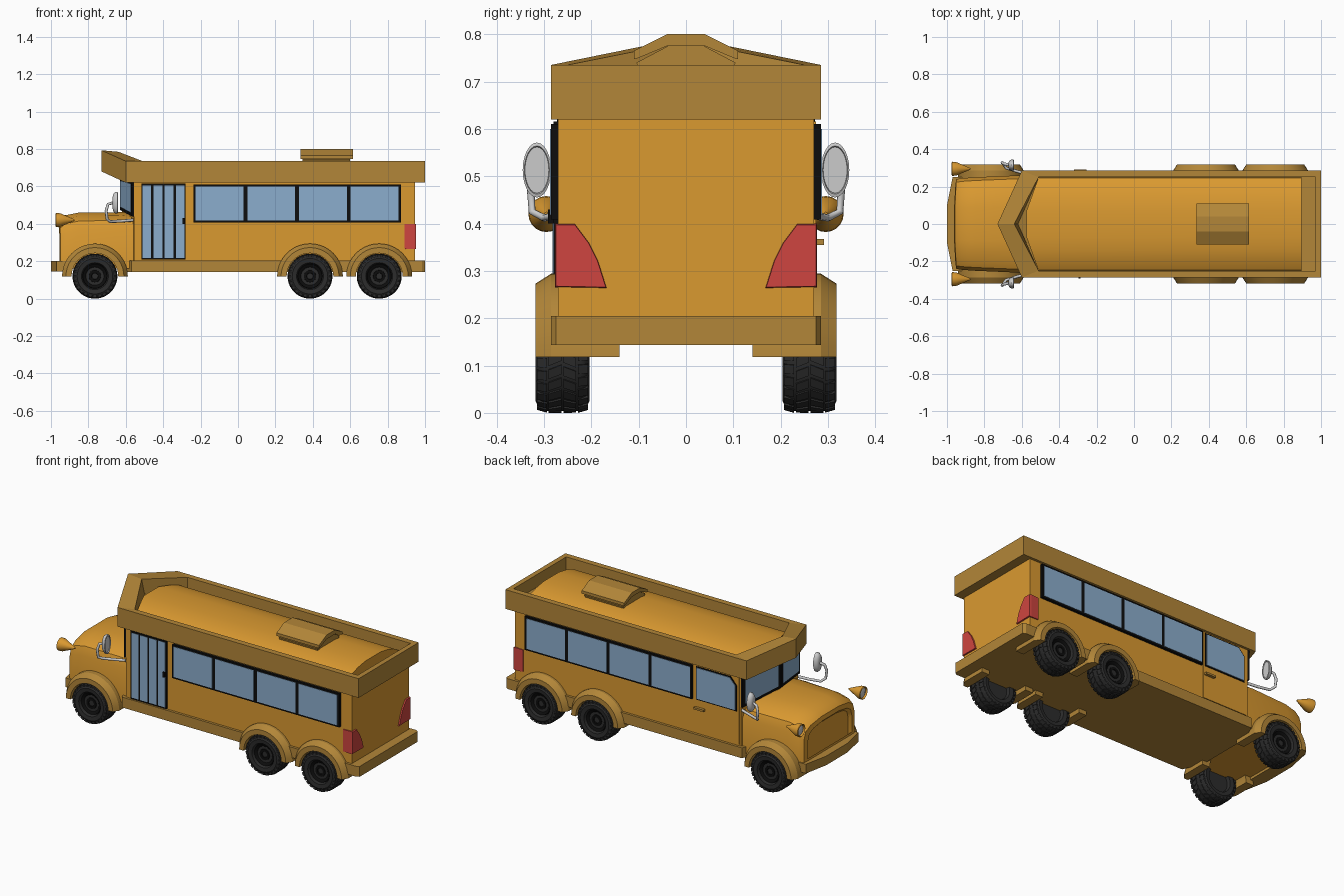
import bpy, bmesh
from math import sin, cos, pi, radians
from mathutils import Vector

if "Cube" in bpy.data.objects:
    bpy.data.objects.remove(bpy.data.objects["Cube"])


def mat(name, r, g, b):
    m = bpy.data.materials.new(name)
    m.diffuse_color = (r, g, b, 1)
    m.use_nodes = True
    m.node_tree.nodes["Principled BSDF"].inputs["Base Color"].default_value = m.diffuse_color
    return m


ORANGE = mat("orange", 0.70, 0.32, 0.03)
TRIM = mat("trim", 0.45, 0.24, 0.04)
GLASS = mat("glass", 0.26, 0.42, 0.61)
BLACK = mat("black", 0.004, 0.004, 0.004)
RUBBER = mat("rubber", 0.025, 0.025, 0.025)
RED = mat("red", 0.62, 0.06, 0.05)


def finish(name, bm, m, smooth=None):
    bmesh.ops.recalc_face_normals(bm, faces=bm.faces)
    me = bpy.data.meshes.new(name)
    bm.to_mesh(me)
    bm.free()
    ob = bpy.data.objects.new(name, me)
    bpy.context.collection.objects.link(ob)
    if m:
        me.materials.append(m)
    if smooth:
        bpy.ops.object.select_all(action='DESELECT')
        bpy.context.view_layer.objects.active = ob
        ob.select_set(True)
        bpy.ops.object.shade_smooth_by_angle(angle=radians(smooth))
    return ob


def loft(name, rings, m, smooth=None, caps=True):
    """Skin a row of closed rings that have equal point counts."""
    bm = bmesh.new()
    vs = [[bm.verts.new(p) for p in r] for r in rings]
    n = len(vs[0])
    for a, b in zip(vs, vs[1:]):
        for i in range(n):
            bm.faces.new((a[i], a[(i + 1) % n], b[(i + 1) % n], b[i]))
    if caps:
        bm.faces.new(vs[0])
        bm.faces.new(vs[-1])
    return finish(name, bm, m, smooth)


def slab(name, pts, vec, m):
    return loft(name, [pts, [Vector(p) + Vector(vec) for p in pts]], m)


def plan(name, half, z0, z1, m):
    """Symmetric plan outline (y > 0 half listed front to back) raised from z0 to z1."""
    pts = [(x, y, z0) for x, y in half] + [(x, -y, z0) for x, y in reversed(half) if y]
    return slab(name, pts, (0, 0, z1 - z0), m)


def side_panel(name, s, x0, x1, z0, z1, y0, y1, m):
    return slab(name, [(x0, s * y0, z0), (x1, s * y0, z0), (x1, s * y0, z1), (x0, s * y0, z1)],
                (0, s * (y1 - y0), 0), m)


def circle(c, r, axis, n=32, rz=None):
    rz = rz or r
    out = []
    for i in range(n):
        a = 2 * pi * i / n
        u, v = r * cos(a), rz * sin(a)
        out.append((c[0], c[1] + u, c[2] + v) if axis == 'x' else (c[0] + u, c[1], c[2] + v))
    return out


# Body, skirt with rear bumper, front bumper
plan("body", [(-0.62, 0), (-0.555, 0.27), (0.945, 0.27)], 0.16, 0.65, ORANGE)
plan("skirt", [(-0.62, 0.17), (-0.57, 0.285), (0.985, 0.285), (1.0, 0.275)], 0.143, 0.205, TRIM)
plan("front_bumper", [(-1.0, 0.1), (-0.97, 0.25), (-0.92, 0.25)], 0.145, 0.2, TRIM)

# Hood: arched sections along x, last ones forming the recessed grille
rings = []
for x, w, zs, zt in [(-0.54, .26, .39, .455), (-0.62, .26, .39, .462), (-0.85, .25, .385, .46),
                     (-0.92, .245, .37, .445), (-0.95, .24, .35, .42), (-0.955, .21, .33, .395),
                     (-0.94, .195, .32, .38)]:
    zb = 0.16 if x > -0.951 else 0.215
    half = [(w, zb), (w, zs - .02), (w * .93, zs + (zt - zs) * .4), (w * .75, zs + (zt - zs) * .75), (w * .35, zt)]
    rings.append([(x - .012 * (1 - abs(y) / w) * (x < -.9), y, z) for y, z in half]
                 + [(x - .012 * (1 - abs(y) / w) * (x < -.9), -y, z) for y, z in reversed(half)])
loft("hood", rings, ORANGE, 35)

# Roof rim with a raised pointed front, and the recessed deck inside
bm = bmesh.new()
V = lambda *ps: [bm.verts.new(p) for p in ps]
bot = V((1, -.285, .62), (-.6, -.285, .62), (-.73, 0, .68), (-.6, .285, .62), (1, .285, .62))
out = V((1, -.285, .735), (-.6, -.285, .735), (-.73, 0, .793), (-.6, .285, .735), (1, .285, .735))
inn = V((.97, -.25, .735), (-.51, -.25, .735), (-.64, 0, .785), (-.51, .25, .735), (.97, .25, .735))
deck = V((.97, -.25, .66), (-.51, -.25, .66), (-.62, 0, .70), (-.51, .25, .66), (.97, .25, .66))
for a, b in ((bot, out), (out, inn), (inn, deck)):
    for i in range(5):
        j = (i + 1) % 5
        bm.faces.new((a[i], a[j], b[j], b[i]))
for r in (bot, deck):
    bm.faces.new((r[0], r[1], r[3], r[4]))
    bm.faces.new((r[1], r[2], r[3]))
finish("roof_rim", bm, TRIM)

# Barrel roof
arc = [(.25, .655), (.245, .675), (.2, .702), (.14, .72), (.07, .731)]
arc = arc + [(-y, z) for y, z in reversed(arc)]
loft("roof", [[(-.6 + .09 * abs(y) / .25, y, z) for y, z in arc], [(.895, y, z) for y, z in arc]], ORANGE, 25)

# Roof hatch in two layers
for nm, x0, x1, k, lo, hi in (("hatch_base", .345, .60, .95, .72, .775), ("hatch_lid", .333, .615, 1, .765, .80)):
    d = hi - .80
    top = [(.11, .765 + d), (.1, .77 + d), (.04, hi), (-.04, hi), (-.1, .77 + d), (-.11, .765 + d)]
    low = [(-.11, .747 + d), (-.1, .75 + d), (-.04, lo if d else .775), (.04, lo if d else .775), (.1, .75 + d), (.11, .747 + d)]
    if d:
        low = [(-.1, .71), (.1, .71)]
    slab(nm, [(x0, y * k, z) for y, z in top + low], (x1 - x0, 0, 0), TRIM)

for s, side in ((-1, "right"), (1, "left")):
    # Passenger windows
    side_panel(side + "_window_frame", s, -.237, .872, .408, .61, .26, .285, BLACK)
    for i in range(4):
        x = -.227 + i * .2765
        side_panel(f"{side}_window_{i + 1}", s, x, x + .256, .418, .60, .27, .287, GLASS)

    # Split windshield
    def ws(t, z, o=.0):
        return (-.62 + .065 * t - o, s * (.27 * t + o * .24), z)
    slab(side + "_windshield_frame", [ws(0, .475), ws(1, .44), ws(1, .635), ws(0, .655)], (-.012, s * .003, 0), BLACK)
    slab(side + "_windshield", [ws(.07, .49), ws(.93, .46), ws(.93, .615), ws(.07, .63)], (-.015, s * .004, 0), GLASS)

    # Headlights
    c = (.295 * s, .42)
    loft(side + "_headlight", [circle((x, *c), r, 'x', 20) for x, r in
         ((-.96, .03), (-.975, .033), (-.972, .038), (-.95, .036), (-.91, .019), (-.875, .004))], ORANGE, 40)
    loft(side + "_headlight_lens", [circle((x, *c), r, 'x', 20) for x, r in
         ((-.955, .03), (-.964, .03), (-.97, .015))], None, 40)

    # Rear lights wrapping the corner
    prof = [(.277, .265), (.277, .40), (.235, .40), (.205, .36), (.185, .32), (.167, .263)]
    mid = [(.89, .97), (.94, 1), (.953, .96)]
    loft(side + "_rear_light", [[(x, s * (.23 + (y - .23) * k), .33 + (z - .33) * k) for y, z in prof]
                                for x, k in mid], RED)

    # Wing mirrors on bent arms
    oval = (-.655, .315 * s, .513)
    loft(side + "_mirror", [circle((-.655 + dx, *oval[1:]), .03 * k, 'x', 24, .058 * k) for dx, k in
         ((-.016, .5), (-.011, .82), (0, 1), (.011, 1), (.013, .88), (.008, .84))], None, 40)
    cu = bpy.data.curves.new(side + "_mirror_arm", 'CURVE')
    cu.dimensions, cu.bevel_depth, cu.bevel_resolution, cu.use_fill_caps = '3D', .008, 2, True
    path = [(-.56, .265, .42), (-.62, .28, .415), (-.685, .3, .412), (-.70, .325, .425),
            (-.705, .328, .47), (-.695, .322, .505), (-.665, .315, .513)]
    sp = cu.splines.new('POLY')
    sp.points.add(len(path) - 1)
    for p, q in zip(sp.points, path):
        p.co = (q[0], s * q[1], q[2], 1)
    bpy.context.collection.objects.link(bpy.data.objects.new(side + "_mirror_arm", cu))

    for x, pos in ((-.765, "front"), (.385, "middle"), (.755, "rear")):
        # Wheel arches
        prof = [(.14, .125), (.318, .125), (.318, .155), (.285, .176), (.14, .176)]
        loft(f"{side}_{pos}_arch", [[(x + r * cos(a), s * y, .118 + r * sin(a)) for y, r in prof]
             for a in (pi * i / 20 for i in range(21))], TRIM, 30)
        # Tyres with recessed hubs
        loft(f"{side}_{pos}_tyre", [circle((x, s * y, .12), r, 'y', 40) for y, r in
             ((.225, .066), (.207, .072), (.204, .095), (.212, .11), (.222, .116),
              (.3, .116), (.31, .11), (.318, .095), (.315, .072), (.295, .066))], RUBBER, 35)
        loft(f"{side}_{pos}_hub", [circle((x, s * y, .12), r, 'y', 24) for y, r in
             ((.23, .068), (.29, .068), (.303, .064), (.297, .05), (.285, .04), (.285, .034),
              (.3, .032), (.3, .018), (.292, .015))], BLACK, 35)
        # Tread blocks, two staggered rows plus shoulders
        bm = bmesh.new()
        for row, (y0, y1, sk) in enumerate(((.207, .228, 0), (.232, .259, .09), (.263, .29, -.09), (.294, .315, 0))):
            for i in range(26):
                a = 2 * pi * (i + .5 * (row % 2)) / 26
                edge = (row == 0, row == 3)
                q = []
                for r in (.108, .12):
                    for y, da, e in ((y0, -.085, edge[0]), (y1, -.085 + sk, edge[1]), (y1, .085 + sk, edge[1]), (y0, .085, edge[0])):
                        rr = r - .006 * e
                        q.append(bm.verts.new((x + rr * cos(a + da), s * y, .12 + rr * sin(a + da))))
                for f in ((0, 1, 2, 3), (4, 5, 6, 7), (0, 1, 5, 4), (1, 2, 6, 5), (2, 3, 7, 6), (3, 0, 4, 7)):
                    bm.faces.new([q[k] for k in f])
        finish(f"{side}_{pos}_tread", bm, RUBBER)

# Folding passenger door
side_panel("folding_door_frame", -1, -.517, -.28, .208, .615, .26, .28, BLACK)
for i in range(4):
    x = -.511 + i * .0595
    side_panel(f"folding_door_pane_{i + 1}", -1, x, x + .047, .217, .606, .27, .282, GLASS)
side_panel("folding_door_handle", -1, -.297, -.285, .4, .43, .275, .292, BLACK)

# Driver door with chamfered window and handle
side_panel("driver_door", 1, -.545, -.25, .215, .615, .26, .275, ORANGE)
for nm, e, y, m in (("driver_window_frame", 0, .278, BLACK), ("driver_window", .007, .281, GLASS)):
    slab(nm, [(-.53 + e, .26, .41 + e), (-.26 - e, .26, .41 + e), (-.26 - e, .26, .61 - e),
              (-.49 + e * .6, .26, .61 - e), (-.53 + e, .26, .565 - e * .4)], (0, y - .26, 0), m)
side_panel("driver_door_handle", 1, -.32, -.255, .355, .367, .27, .292, TRIM)
